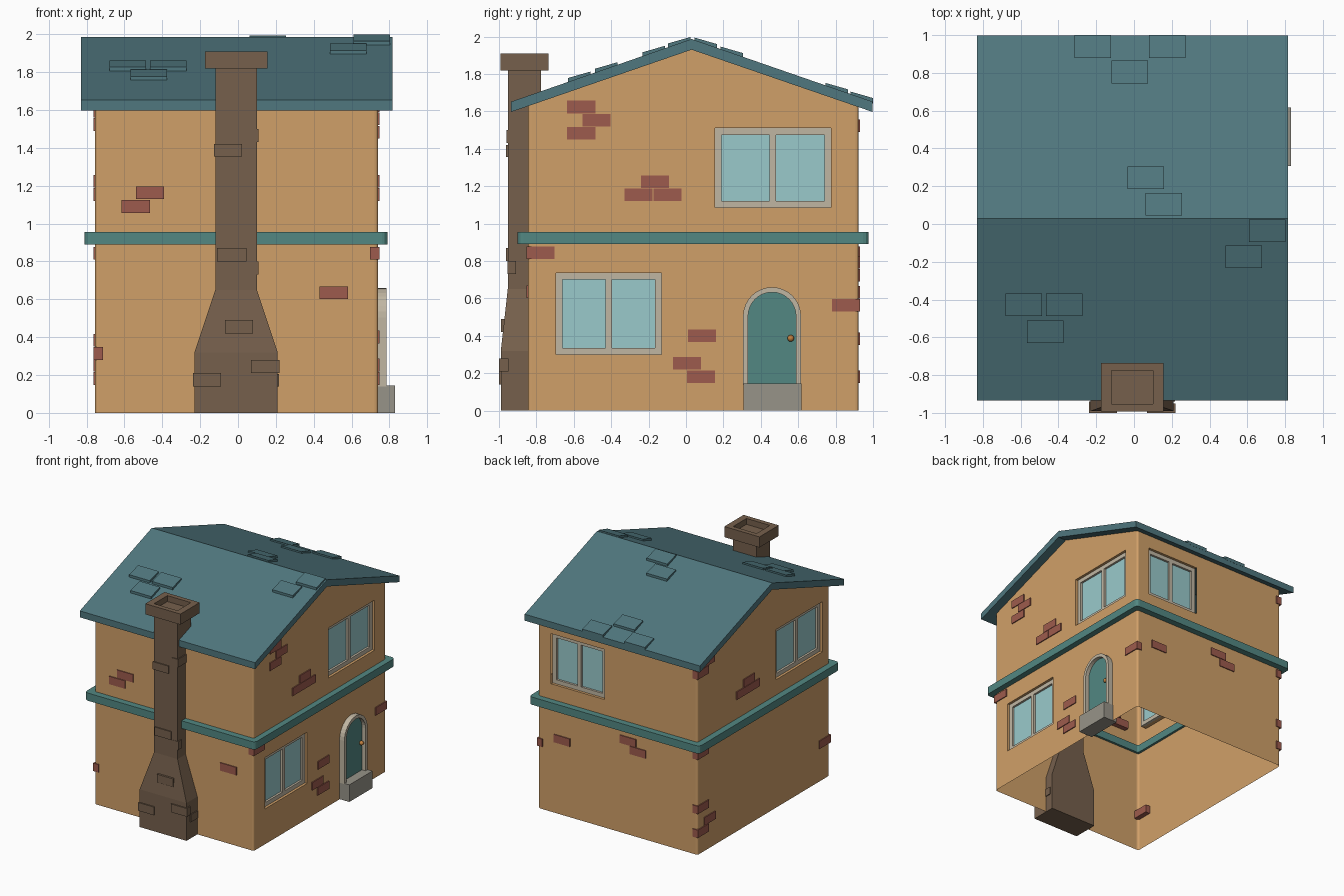
import bpy, bmesh, math

if "Cube" in bpy.data.objects:
    bpy.data.objects.remove(bpy.data.objects["Cube"])

def mat(name, r, g, b):
    m = bpy.data.materials.new(name)
    m.diffuse_color = (r, g, b, 1)
    m.use_nodes = True
    m.node_tree.nodes["Principled BSDF"].inputs["Base Color"].default_value = m.diffuse_color
    return m

WALL = mat("orange plaster", 0.63, 0.35, 0.14)
STONE = mat("grey stone", 0.31, 0.295, 0.25)
BRICK = mat("red brick", 0.34, 0.105, 0.075)
TEAL = mat("teal paint", 0.085, 0.245, 0.225)
ROOF = mat("roof slate", 0.08, 0.185, 0.21)
CHIM = mat("brown stone", 0.18, 0.117, 0.073)
FRAME = mat("cream frame", 0.53, 0.47, 0.365)
GLASS = mat("pale blue glass", 0.32, 0.59, 0.6)
KNOB = mat("copper", 0.55, 0.22, 0.05)

X0, X1, Y0, Y1 = -0.755, 0.74, -0.845, 0.923   # wall faces
RY = 0.03                                       # ridge position

def finish(name, bm, *mats):
    bmesh.ops.recalc_face_normals(bm, faces=bm.faces)
    me = bpy.data.meshes.new(name)
    bm.to_mesh(me)
    bm.free()
    ob = bpy.data.objects.new(name, me)
    bpy.context.collection.objects.link(ob)
    for m in mats:
        me.materials.append(m)
    return ob

def add_box(bm, b):
    """Box from x0, x1, y0, y1, z0, z1; returns its verts."""
    vs = bmesh.ops.create_cube(bm, size=1)["verts"]
    for v in vs:
        for k in range(3):
            v.co[k] = (b[2*k] + b[2*k+1]) / 2 + v.co[k] * abs(b[2*k+1] - b[2*k])
    return vs

def boxes(name, m, bs):
    bm = bmesh.new()
    for b in bs:
        add_box(bm, b)
    return finish(name, bm, *([m] if m else []))

def prism(profile, xa, xb):
    """Extrude a (y, z) outline along x."""
    bm = bmesh.new()
    f = bm.faces.new([bm.verts.new((xa, y, z)) for y, z in profile])
    ext = bmesh.ops.extrude_face_region(bm, geom=[f])["geom"]
    for v in ext:
        if isinstance(v, bmesh.types.BMVert):
            v.co.x = xb
    bmesh.ops.recalc_face_normals(bm, faces=bm.faces)
    return bm

def rect(x0, x1, y0, y1, z, r=0.0):
    if not r:
        return [(x0, y0, z), (x1, y0, z), (x1, y1, z), (x0, y1, z)]
    pts = []
    for k, (cx, cy) in enumerate([(x1-r, y1-r), (x0+r, y1-r), (x0+r, y0+r), (x1-r, y0+r)]):
        for i in range(4):
            a = math.radians(90*k + 30*i)
            pts.append((cx + r*math.cos(a), cy + r*math.sin(a), z))
    return pts

def loft(rings, closed=False):
    bm = bmesh.new()
    rs = [[bm.verts.new(p) for p in r] for r in rings]
    for a, b in zip(rs, rs[1:] + ([rs[0]] if closed else [])):
        for i in range(len(a)):
            j = (i+1) % len(a)
            bm.faces.new((a[i], a[j], b[j], b[i]))
    if not closed:
        bm.faces.new(rs[0])
        bm.faces.new(rs[-1])
    return bm

def place(side, u0, u1, d0, d1, z0, z1):
    """Box on a wall: u runs along the wall, d is distance outwards."""
    if side == "right": return (X1+d0, X1+d1, u0, u1, z0, z1)
    if side == "left":  return (X0-d1, X0-d0, u0, u1, z0, z1)
    if side == "back":  return (u0, u1, Y1+d0, Y1+d1, z0, z1)
    return (u0, u1, Y0-d1, Y0-d0, z0, z1)

WINDOWS = [("right", 0.155, 0.775, 1.085, 1.51), ("right", -0.695, -0.13, 0.30, 0.735),
           ("left", -0.75, -0.13, 1.085, 1.51), ("back", 0.12, 0.62, 1.085, 1.51)]

# walls: gabled shell with window openings and a grey foot
bm = prism([(Y0, 0), (Y1, 0), (Y1, 1.64), (RY, 1.945), (Y0, 1.64)], X0, X1)
corner = [e for e in bm.edges if abs((e.verts[0].co - e.verts[1].co).xy.length) < 1e-4]
bmesh.ops.bevel(bm, geom=corner, offset=0.018, segments=3, profile=0.5, affect='EDGES')
raw = finish("walls_raw", bm)
cut = boxes("window_cutter", None, [place(s, a, b, -0.05, 0.1, c, d) for s, a, b, c, d in WINDOWS])
mod = raw.modifiers.new("openings", 'BOOLEAN')
mod.object, mod.operation, mod.solver = cut, 'DIFFERENCE', 'EXACT'
me = bpy.data.meshes.new_from_object(raw.evaluated_get(bpy.context.evaluated_depsgraph_get()))
bpy.data.objects.remove(raw)
bpy.data.objects.remove(cut)
bm = bmesh.new()
bm.from_mesh(me)
bmesh.ops.bisect_plane(bm, geom=bm.verts[:] + bm.edges[:] + bm.faces[:],
                       plane_co=(0, 0, 0.14), plane_no=(0, 0, 1))
drop = []
for f in bm.faces:
    c, n = f.calc_center_median(), f.normal
    f.material_index = 1 if c.z < 0.14 else 0
    pocket = (abs(n.x) > 0.9 and X0+0.04 < c.x < X1-0.04) or \
             (abs(n.y) > 0.9 and abs(c.y - (Y1-0.05)) < 0.005 and f.calc_area() > 0.15)
    if c.z < 0.001 or (n.z > 0.5 and c.z > 1.58) or pocket:
        drop.append(f)
bmesh.ops.delete(bm, geom=drop, context='FACES')
me.clear_geometry()
bm.to_mesh(me)
bm.free()
me.materials.clear()
me.materials.append(WALL)
me.materials.append(STONE)
walls = bpy.data.objects.new("walls", me)
bpy.context.collection.objects.link(walls)

# windows: frame ring with centre bar, glass set behind
for k, (s, a, b, c, d) in enumerate(WINDOWS):
    w, m = 0.035, (a+b)/2
    parts = [(a, a+w, c, d), (b-w, b, c, d), (a+w, b-w, c, c+w), (a+w, b-w, d-w, d),
             (m-w/2, m+w/2, c+w, d-w)]
    boxes(f"window_frame_{k}", FRAME, [place(s, p, q, -0.055, -0.022, r, t) for p, q, r, t in parts])
    boxes(f"window_glass_{k}", GLASS, [place(s, a+0.01, b-0.01, -0.048, -0.04, c+0.01, d-0.01)])

# band between the storeys
o, i = (-0.81, 0.79, -0.90, 0.977), (X0+0.02, X1-0.02, Y0+0.02, Y1-0.02)
finish("storey_band", loft([rect(*o, 0.89, 0.03), rect(*o, 0.955, 0.03),
                            rect(*i, 0.955, 0.01), rect(*i, 0.89, 0.01)], True), TEAL)

# roof
finish("roof", prism([(-0.935, 1.597), (RY, 1.93), (0.998, 1.597), (0.998, 1.652),
                      (RY, 1.987), (-0.935, 1.652)], -0.83, 0.815), ROOF)
TILES = [(-0.315, 0.88), (0.08, 0.88), (-0.12, 0.745), (-0.035, 0.185), (0.06, 0.045),
         (0.61, -0.095), (0.485, -0.233), (-0.68, -0.487), (-0.465, -0.487), (-0.567, -0.63)]
bm = bmesh.new()
for x, y in TILES:
    for v in add_box(bm, (x, x+0.193, y, y+0.12, 0, 1)):
        far = abs(v.co.y - RY) > abs(y + 0.06 - RY)
        lift = (0.02 if far else 0.013) if v.co.z > 0.5 else -0.01
        v.co.z = 1.987 - 0.346*abs(v.co.y - RY) + lift
finish("roof_tiles", bm, ROOF)

# chimney with hollow cap
foot, shaft, cap = (-0.23, 0.21, -0.99, -0.77), (-0.12, 0.10, -0.953, -0.775), (-0.175, 0.155, -0.993, -0.735)
finish("chimney", loft([rect(*foot, 0), rect(*foot, 0.32), rect(*shaft, 0.65), rect(*shaft, 1.82),
                        rect(*cap, 1.82), rect(*cap, 1.91), rect(*shaft, 1.91), rect(*shaft, 1.86)]), CHIM)
boxes("chimney_stones", CHIM, [
    (-0.237, -0.09, -1.0, -0.94, 0.14, 0.21), (0.07, 0.22, -1.0, -0.95, 0.21, 0.28),
    (0.16, 0.217, -0.94, -0.79, 0.14, 0.205), (-0.07, 0.08, -0.988, -0.93, 0.42, 0.49),
    (-0.11, 0.045, -0.962, -0.91, 0.80, 0.87), (0.055, 0.109, -0.955, -0.91, 0.73, 0.80),
    (-0.127, 0.02, -0.962, -0.91, 1.355, 1.42), (0.047, 0.108, -0.96, -0.82, 1.43, 1.50)])

# exposed bricks: start along the wall and height
BRICKS = {
    "right": [(-0.635, 1.59), (-0.553, 1.52), (-0.635, 1.449), (-0.24, 1.19), (-0.33, 1.12), (-0.175, 1.12),
              (-0.853, 0.81), (0.01, 0.367), (-0.07, 0.22), (0.005, 0.148), (0.781, 0.53)],
    "left": [(0.70, 1.56), (0.781, 1.49), (0.165, 1.19), (0.255, 1.12), (0.10, 1.12), (0.781, 0.81),
             (0.781, 0.35), (0.69, 0.22), (0.781, 0.148), (-0.853, 0.28)],
    "front": [(-0.54, 1.13), (-0.615, 1.057), (0.43, 0.602)],
    "back": [(0.44, 0.60), (-0.18, 0.76), (-0.27, 0.69)]}
boxes("bricks", BRICK, [place(s, u, u+0.15, -0.042, 0.008, z, z+0.067)
                        for s, lst in BRICKS.items() for u, z in lst])

# door: arched frame, panel, knob and step
def arch(r, z0, cy=0.46, cz=0.505):
    pts = [(cy + r*math.cos(math.pi*t/16), cz + r*math.sin(math.pi*t/16)) for t in range(17)]
    return [(cy + r, z0)] + pts + [(cy - r, z0)]

finish("door_frame", prism(arch(0.155, 0.14) + arch(0.128, 0.14)[::-1], 0.70, 0.785), FRAME)
finish("door", prism(arch(0.13, 0.14), 0.71, 0.752), TEAL)
bm = bmesh.new()
bmesh.ops.create_uvsphere(bm, u_segments=16, v_segments=10, radius=0.018)
bmesh.ops.translate(bm, verts=bm.verts, vec=(0.768, 0.56, 0.387))
for f in bm.faces:
    f.smooth = True
finish("door_knob", bm, KNOB)
boxes("door_step", STONE, [(0.70, 0.83, 0.307, 0.617, 0, 0.145)])
